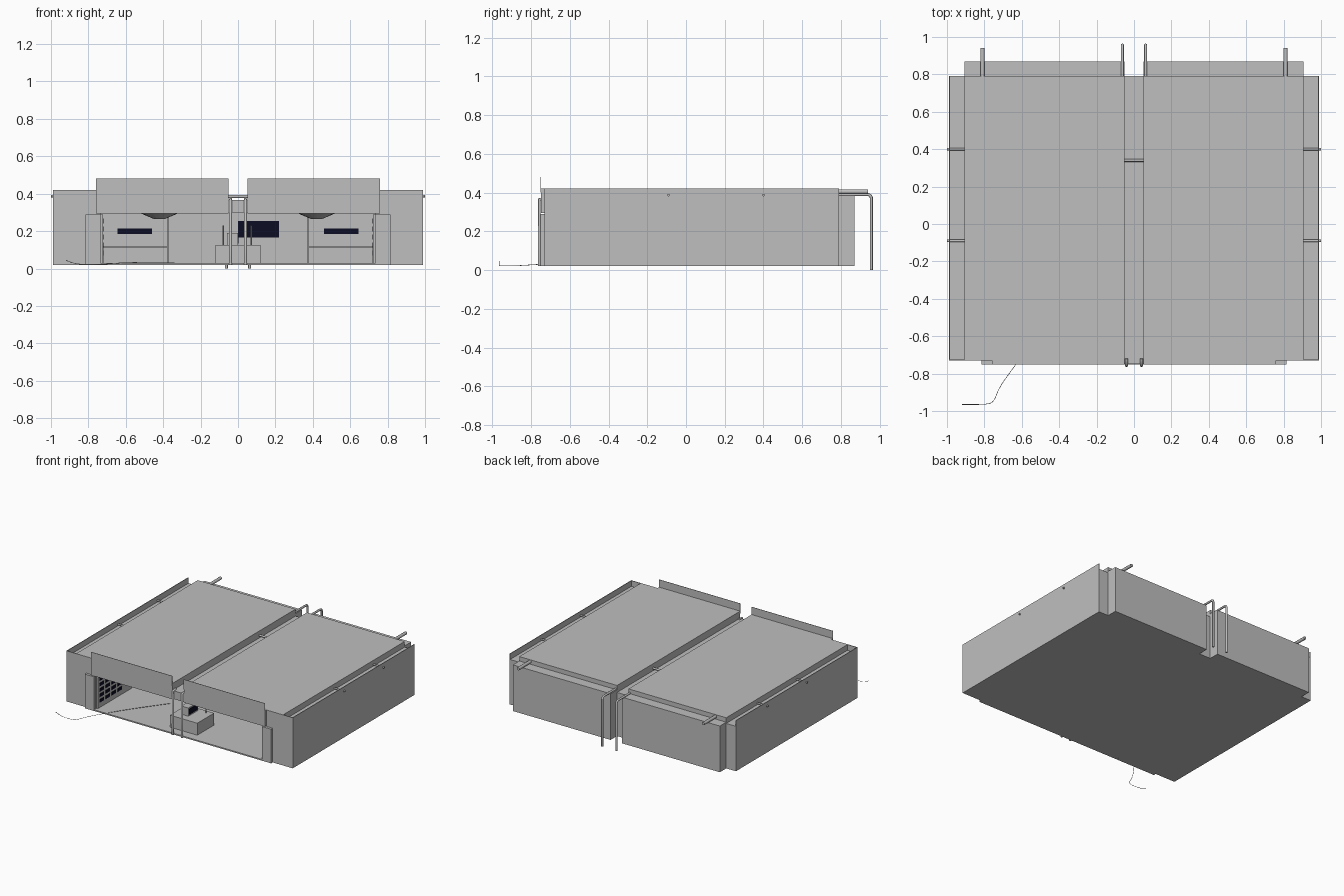
import bpy, bmesh
from mathutils import Vector

cube = bpy.data.objects.get("Cube")
if cube:
    bpy.data.objects.remove(cube, do_unlink=True)


def material(name, rgb):
    m = bpy.data.materials.new(name)
    m.use_nodes = True
    m.diffuse_color = (*rgb, 1)
    m.node_tree.nodes["Principled BSDF"].inputs["Base Color"].default_value = (*rgb, 1)
    return m


GREY = material("concrete grey", (0.52, 0.52, 0.52))
NAVY = material("dark navy", (0.004, 0.004, 0.018))


def box(name, xs, ys, zs, mat=GREY):
    """Axis-aligned box from ranges on each axis."""
    bm = bmesh.new()
    bmesh.ops.create_cube(bm, size=1)
    for v in bm.verts:
        v.co = Vector([(r[0] + r[1]) / 2 + c * (r[1] - r[0]) for c, r in zip(v.co, (xs, ys, zs))])
    mesh = bpy.data.meshes.new(name)
    bm.to_mesh(mesh)
    bm.free()
    mesh.materials.append(mat)
    obj = bpy.data.objects.new(name, mesh)
    bpy.context.collection.objects.link(obj)
    return obj


def pair(name, xs, ys, zs, mat=GREY):
    """The same box on both sides of the building."""
    box("left_" + name, xs, ys, zs, mat)
    box("right_" + name, (-xs[1], -xs[0]), ys, zs, mat)


def pipe(name, points, radius, mat=GREY, smooth=False):
    """Round tube along a path."""
    curve = bpy.data.curves.new(name, "CURVE")
    curve.dimensions = "3D"
    curve.bevel_depth = radius
    curve.bevel_resolution = 2
    curve.use_fill_caps = True
    s = curve.splines.new("NURBS" if smooth else "POLY")
    s.points.add(len(points) - 1)
    for p, co in zip(s.points, points):
        p.co = (*co, 1)
    if smooth:
        s.use_endpoint_u = True
        s.order_u = 3
    curve.materials.append(mat)
    obj = bpy.data.objects.new(name, curve)
    bpy.context.collection.objects.link(obj)


FRONT, BACK = -0.73, 0.79

# Floor, back wall and the two rear wings
box("floor", (-0.985, 0.985), (FRONT, BACK), (0.02, 0.03))
box("floor_front_edge", (-0.76, 0.76), (-0.75, FRONT), (0.02, 0.03))
box("back_wall", (-0.74, 0.74), (BACK - 0.01, BACK), (0.02, 0.365))
pair("rear_wing", (0.05, 0.905), (BACK - 0.005, 0.87), (0.02, 0.385))

# Side aisles with raised outer walls
pair("side_aisle", (0.735, 0.985), (FRONT + 0.003, BACK), (0.021, 0.375))
pair("outer_wall", (0.985, 0.99), (FRONT, BACK), (0.02, 0.42))
pair("front_wall", (0.76, 0.99), (FRONT, FRONT + 0.005), (0.02, 0.42))
pair("door_pillar", (0.735, 0.815), (-0.75, FRONT + 0.002), (0.02, 0.29))

# Roofs, central gutter, lintel and parapet
pair("roof_slab", (0.05, 0.905), (FRONT, BACK), (0.30, 0.42))
pair("lintel", (0.05, 0.76), (-0.748, FRONT), (0.295, 0.42))
pair("parapet", (0.05, 0.76), (-0.751, -0.748), (0.40, 0.48))
box("gutter", (-0.05, 0.05), (-0.748, BACK), (0.30, 0.365))
pipe("gutter_pipe", [(-0.05, 0.34, 0.385), (0.05, 0.34, 0.385)], 0.008)

# Downpipes, overflow spouts and wall drains
for side, s in (("left", 1), ("right", -1)):
    pipe(side + "_rear_downpipe",
         [(s * 0.062, 0.77, 0.39), (s * 0.062, 0.94, 0.39), (s * 0.062, 0.952, 0.385),
          (s * 0.062, 0.957, 0.373), (s * 0.062, 0.957, 0)], 0.008)
    pipe(side + "_front_downpipe",
         [(s * 0.04, -0.72, 0.37), (s * 0.04, -0.757, 0.365), (s * 0.04, -0.757, 0.02)], 0.008)
    pipe(side + "_rear_spout", [(s * 0.81, 0.75, 0.405), (s * 0.81, 0.94, 0.405)], 0.012)
    for i, y in enumerate((0.4, -0.09)):
        pipe(f"{side}_wall_drain_{i}", [(s * 0.9, y, 0.387), (s, y, 0.387)], 0.007)

# Interior bays: partitions, counters and screens
pair("bay_partition", (0.37, 0.38), (0.3, BACK - 0.01), (0.03, 0.30))
pair("bay_counter", (0.38, 0.72), (0.4, 0.7), (0.03, 0.11))
pair("counter_top", (0.375, 0.725), (0.39, 0.71), (0.11, 0.12))
pair("bay_screen", (0.46, 0.645), (0.772, 0.78), (0.185, 0.215), NAVY)
box("back_screen", (0, 0.22), (0.772, 0.78), (0.165, 0.255), NAVY)

# Wall racks with rows of dark panels
pair("wall_rack", (0.722, 0.736), (-0.72, -0.3), (0.03, 0.29))
for row in range(5):
    for col in range(4):
        y, z = -0.70 + col * 0.075, 0.07 + row * 0.043
        pair(f"rack_panel_{row}_{col}", (0.719, 0.722), (y, y + 0.055), (z, z + 0.025), NAVY)

# Ceiling lamps
for side, s in (("left", 1), ("right", -1)):
    bpy.ops.mesh.primitive_cone_add(vertices=16, radius1=0.03, radius2=0.1, depth=0.03,
                                    location=(s * 0.42, 0.1, 0.28))
    lamp = bpy.context.object
    lamp.name = side + "_ceiling_lamp"
    lamp.data.materials.append(GREY)

# Reception desk with console and stands
box("reception_desk", (-0.12, 0.12), (-0.68, -0.47), (0.03, 0.125))
box("desk_console", (-0.06, 0.0), (-0.62, -0.5), (0.125, 0.19))
box("console_screen", (0.0, 0.004), (-0.61, -0.51), (0.135, 0.18), NAVY)
for i, x in enumerate((-0.08, 0.07)):
    pipe(f"desk_stand_{i}", [(x, -0.5, 0.125), (x, -0.5, 0.23)], 0.004)

# Loose cable trailing out of the entrance
pipe("trailing_cable",
     [(-0.92, -0.965, 0.045), (-0.88, -0.965, 0.025), (-0.8, -0.965, 0.022),
      (-0.75, -0.955, 0.022), (-0.72, -0.87, 0.022), (-0.63, -0.75, 0.031),
      (-0.5, -0.56, 0.033), (-0.34, -0.35, 0.033)], 0.0015, GREY, True)
